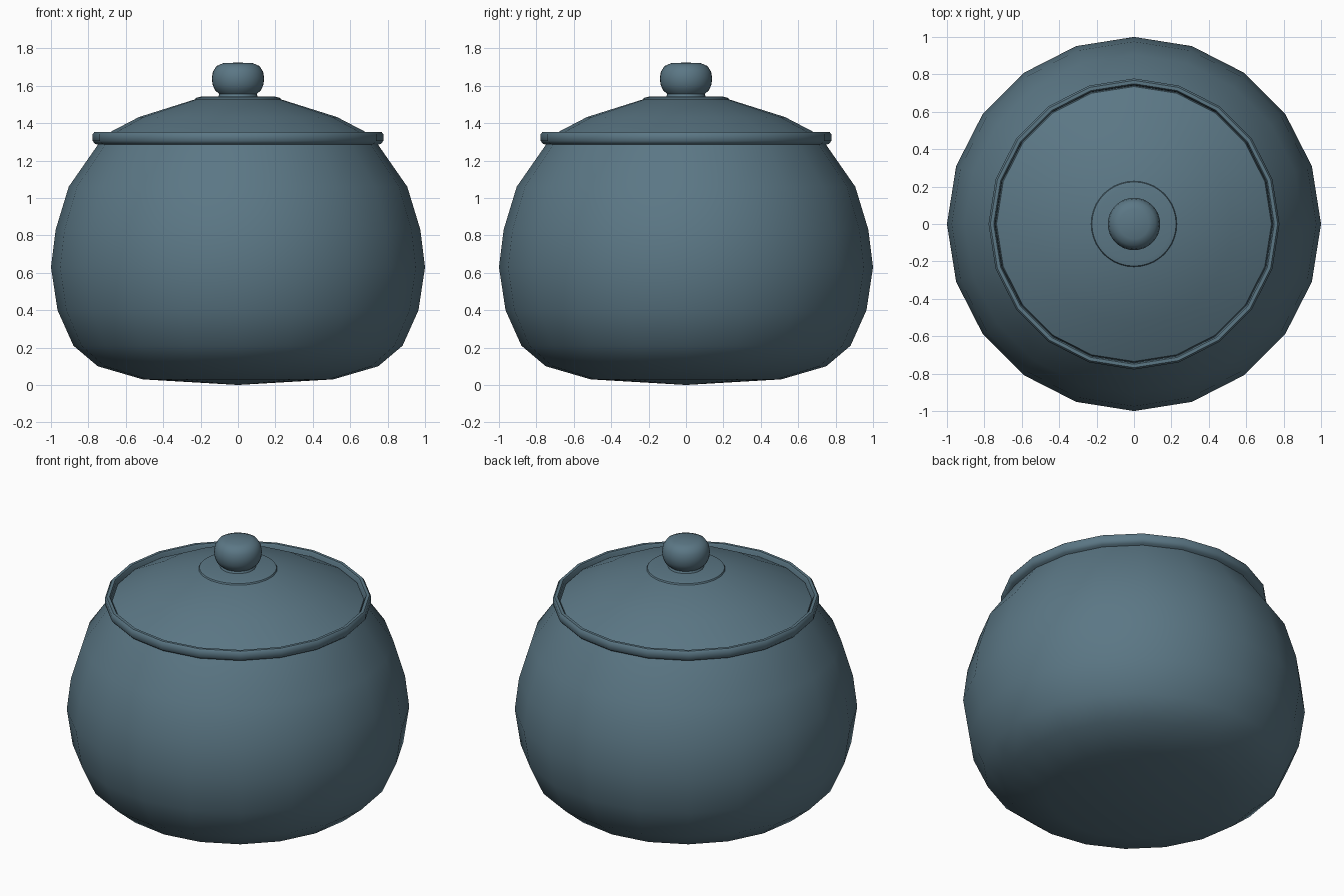
import bpy
import bmesh
from math import cos, sin, tau, radians

cube = bpy.data.objects.get("Cube")
if cube:
    bpy.data.objects.remove(cube, do_unlink=True)

glaze = bpy.data.materials.new("slate blue glaze")
glaze.use_nodes = True
colour = (0.105, 0.185, 0.235, 1)
glaze.diffuse_color = colour
glaze.node_tree.nodes["Principled BSDF"].inputs["Base Color"].default_value = colour


def lathe(name, profile, sides, closed=False, sharp=45):
    """Turn a (radius, height) profile about z; zero radius makes a pole."""
    bm = bmesh.new()
    rings = []
    for r, z in profile:
        count = sides if r > 0 else 1
        rings.append([bm.verts.new((r * cos(tau * i / sides), r * sin(tau * i / sides), z))
                      for i in range(count)])
    pairs = list(zip(rings, rings[1:]))
    if closed:
        pairs.append((rings[-1], rings[0]))
    for a, b in pairs:
        for i in range(sides):
            j = (i + 1) % sides
            corners = [a[i % len(a)], a[j % len(a)], b[j % len(b)], b[i % len(b)]]
            bm.faces.new(list(dict.fromkeys(corners)))
    bmesh.ops.recalc_face_normals(bm, faces=bm.faces)
    mesh = bpy.data.meshes.new(name)
    bm.to_mesh(mesh)
    bm.free()
    mesh.materials.append(glaze)
    obj = bpy.data.objects.new(name, mesh)
    bpy.context.collection.objects.link(obj)
    bpy.ops.object.select_all(action="DESELECT")
    obj.select_set(True)
    bpy.context.view_layer.objects.active = obj
    bpy.ops.object.shade_smooth_by_angle(angle=radians(sharp))
    return obj


# Round pot belly
lathe("pot_body", [(0, 0), (0.51, 0.03), (0.75, 0.10), (0.88, 0.21), (0.965, 0.40),
                   (1, 0.63), (0.975, 0.83), (0.905, 1.06), (0.745, 1.29)], 20)

# Raised lip around the opening
lathe("pot_rim", [(0.735, 1.28), (0.765, 1.29), (0.778, 1.305), (0.778, 1.34),
                  (0.768, 1.352), (0.75, 1.352), (0.743, 1.34), (0.74, 1.29)], 20, closed=True)

# Shallow domed lid sitting inside the lip
lathe("lid", [(0.742, 1.30), (0.735, 1.325), (0.53, 1.432), (0.22, 1.53), (0, 1.54)], 20)

# Knob base plate and knob
lathe("knob_base", [(0.23, 1.525), (0.225, 1.535), (0.2, 1.541), (0, 1.545)], 40)
lathe("lid_knob", [(0.108, 1.535), (0.1, 1.555), (0.122, 1.575), (0.136, 1.605),
                   (0.14, 1.64), (0.134, 1.675), (0.115, 1.705), (0.08, 1.72), (0, 1.724)], 32)
